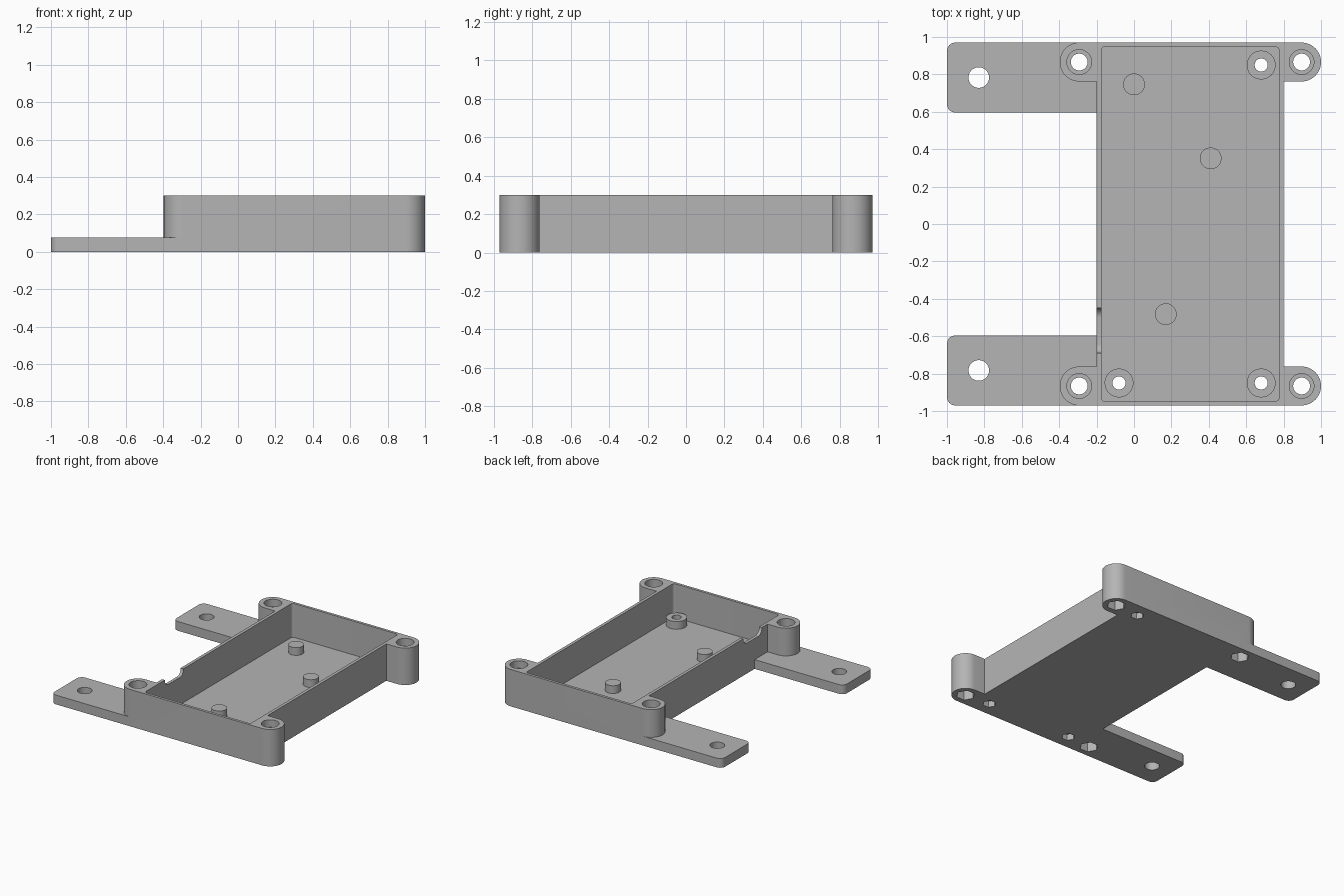
import bpy, bmesh
from math import cos, sin, radians

cube = bpy.data.objects.get("Cube")
if cube:
    bpy.data.objects.remove(cube, do_unlink=True)

grey = bpy.data.materials.new("plain_grey")
grey.use_nodes = True
COLOUR = (0.46, 0.46, 0.46, 1)
grey.diffuse_color = COLOUR
grey.node_tree.nodes["Principled BSDF"].inputs["Base Color"].default_value = COLOUR

HEIGHT, FLOOR, TAB_TOP, POST_TOP = 0.3, 0.025, 0.075, 0.088
EAR_R, EAR_Y = 0.104, 0.866
EAR_RIGHT, EAR_LEFT = -0.293, 0.896


def arc(cx, cy, r, start, end, steps=24):
    angles = [radians(start + (end - start) * i / steps) for i in range(steps + 1)]
    return [(cx + r * cos(a), cy + r * sin(a)) for a in angles]


def circle(cx, cy, r, sides=48):
    return arc(cx, cy, r, 0, 360, sides)[:-1]


def rounded(x0, x1, y0, y1, r):
    return (arc(x1 - r, y0 + r, r, -90, 0, 10) + arc(x1 - r, y1 - r, r, 0, 90, 10)
            + arc(x0 + r, y1 - r, r, 90, 180, 10) + arc(x0 + r, y0 + r, r, 180, 270, 10))


def prism(name, outline, low, high, along_x=False):
    """Extrude a closed outline along z, or along x with the outline in y-z."""
    bm = bmesh.new()
    place = (lambda u, v: (low, u, v)) if along_x else (lambda u, v: (u, v, low))
    face = bm.faces.new([bm.verts.new(place(u, v)) for u, v in outline])
    top = bmesh.ops.extrude_face_region(bm, geom=[face])["geom"]
    move = (high - low, 0, 0) if along_x else (0, 0, high - low)
    bmesh.ops.translate(bm, vec=move, verts=[v for v in top if isinstance(v, bmesh.types.BMVert)])
    bmesh.ops.recalc_face_normals(bm, faces=bm.faces)
    mesh = bpy.data.meshes.new(name)
    bm.to_mesh(mesh)
    bm.free()
    mesh.materials.append(grey)
    ob = bpy.data.objects.new(name, mesh)
    bpy.context.collection.objects.link(ob)
    return ob


def combine(target, tool, operation):
    """Apply a boolean and discard the tool."""
    mod = target.modifiers.new("combine", "BOOLEAN")
    mod.operation, mod.object, mod.solver = operation, tool, "EXACT"
    bpy.context.view_layer.objects.active = target
    bpy.ops.object.modifier_apply(modifier=mod.name)
    bpy.data.objects.remove(tool, do_unlink=True)


def cut(target, outline, low, high, along_x=False):
    combine(target, prism("cutter", outline, low, high, along_x), "DIFFERENCE")


# Case body with four rounded screw ears
outline = (arc(EAR_LEFT, -EAR_Y, EAR_R, -90, 90)
           + [(0.8, EAR_R - EAR_Y), (0.8, EAR_Y - EAR_R)]
           + arc(EAR_LEFT, EAR_Y, EAR_R, -90, 90)
           + arc(EAR_RIGHT, EAR_Y, EAR_R, 90, 270)
           + [(-0.2, EAR_Y - EAR_R), (-0.2, EAR_R - EAR_Y)]
           + arc(EAR_RIGHT, -EAR_Y, EAR_R, 90, 270))
body = prism("case_body", outline, 0, HEIGHT)

# Flat mounting tabs on the right side
for side in (-1, 1):
    y0, y1 = sorted((side * 0.596, side * 0.97))
    corner = 0.045
    tab = prism("mounting_tab", arc(-1 + corner, y1 - corner, corner, 90, 180, 10)
                + arc(-1 + corner, y0 + corner, corner, 180, 270, 10)
                + [(-0.185, y0), (-0.185, y1)], 0, TAB_TOP)
    combine(body, tab, "UNION")

# Open cavity and cable notch
cut(body, rounded(-0.175, 0.775, -0.948, 0.948, 0.02), FLOOR, HEIGHT + 0.1)
cut(body, rounded(-0.69, -0.45, 0.247, 0.45, 0.05), -0.25, -0.15, along_x=True)

# Tab holes, ear screw holes, counterbores and nut pockets
for side in (-1, 1):
    cut(body, circle(-0.83, side * 0.783, 0.055), -0.1, 0.2)
    for x in (EAR_RIGHT, EAR_LEFT):
        y = side * EAR_Y
        cut(body, circle(x, y, 0.045), -0.1, HEIGHT + 0.1)
        cut(body, circle(x, y, 0.066), HEIGHT - 0.06, HEIGHT + 0.1)
        cut(body, circle(x, y, 0.07, 6), -0.1, 0.1)

# Hollow standoffs with nut pockets running up through the floor
standoffs = {"back_left": (0.68, 0.85), "front_left": (0.68, -0.85), "front_right": (-0.08, -0.85)}
for name, (x, y) in standoffs.items():
    standoff = prism(name + "_standoff", circle(x, y, 0.077), FLOOR, POST_TOP)
    for part in (body, standoff):
        cut(part, circle(x, y, 0.035), -0.1, 0.2)
        cut(part, circle(x, y, 0.05, 6), -0.1, 0.05)

# Solid support posts
posts = {"back": (0, 0.747), "middle": (0.41, 0.351), "front": (0.17, -0.482)}
for name, (x, y) in posts.items():
    prism(name + "_support_post", circle(x, y, 0.058), FLOOR, POST_TOP)

# Smooth the curved walls, keep hard edges
for ob in bpy.context.scene.objects:
    if ob.type == "MESH" and grey.name in ob.data.materials:
        bpy.ops.object.select_all(action="DESELECT")
        ob.select_set(True)
        bpy.context.view_layer.objects.active = ob
        bpy.ops.object.shade_smooth_by_angle(angle=radians(30))
